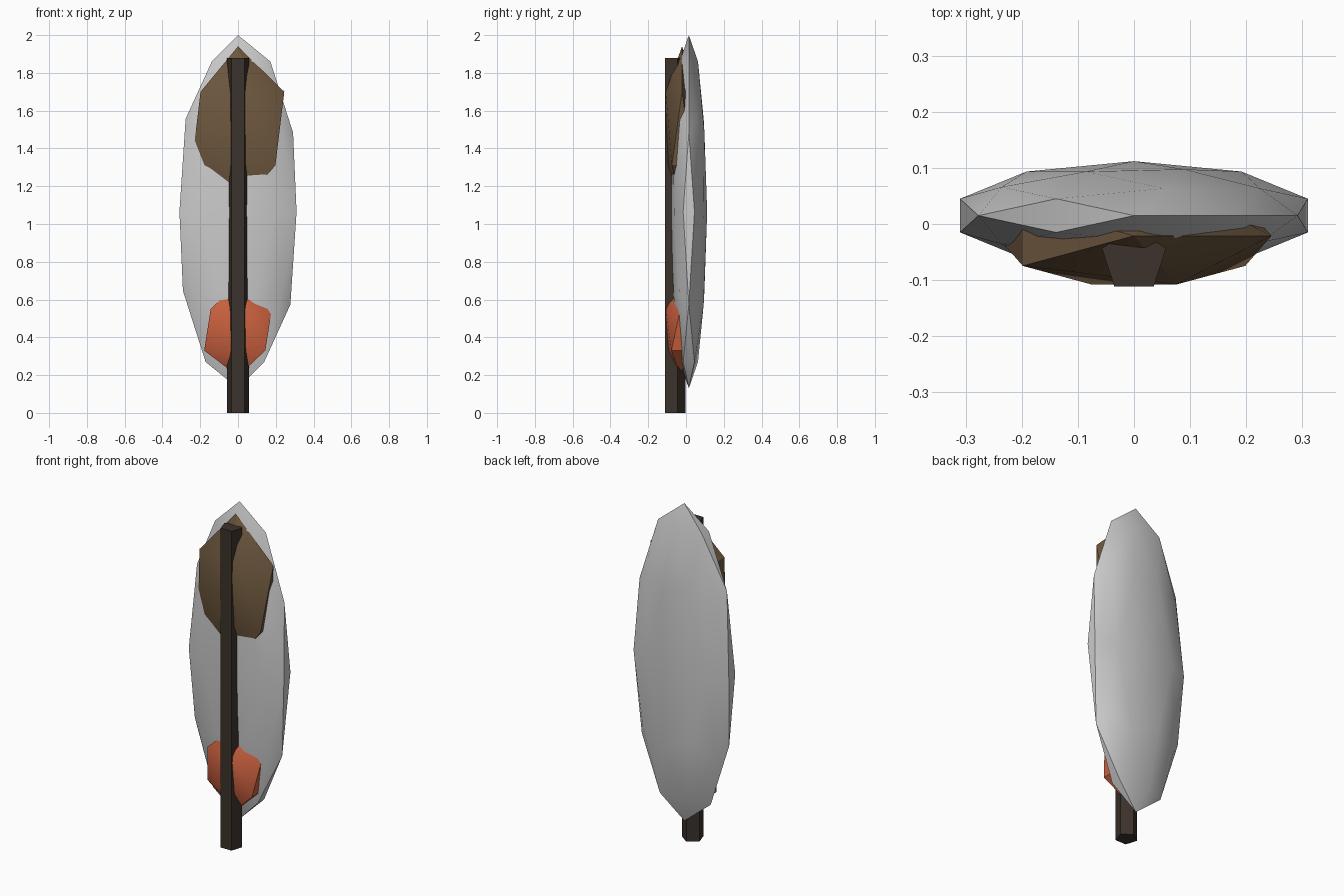
import bpy, math

if "Cube" in bpy.data.objects:
    bpy.data.objects.remove(bpy.data.objects["Cube"])


def paint(obj, name, rgb):
    mat = bpy.data.materials.new(name)
    mat.diffuse_color = (*rgb, 1)
    mat.use_nodes = True
    mat.node_tree.nodes["Principled BSDF"].inputs["Base Color"].default_value = mat.diffuse_color
    obj.data.materials.append(mat)


def pebble(name, detail, centre, radii, angle):
    """Stretched low-poly icosphere."""
    bpy.ops.mesh.primitive_ico_sphere_add(subdivisions=detail, radius=1, location=centre)
    obj = bpy.context.object
    obj.name = name
    obj.scale = radii
    bpy.ops.object.transform_apply(location=False, rotation=False, scale=True)
    bpy.ops.object.shade_smooth_by_angle(angle=math.radians(angle))
    return obj


# Grey lens-shaped blade
pebble("blade", 2, (0, 0.015, 1.065), (0.326, 0.097, 0.935), 30)

# Coloured patches, half sunk into the blade front
upper = pebble("upper_patch", 1, (0, -0.021, 1.506), (0.274, 0.102, 0.434), 30)
paint(upper, "brown", (0.16, 0.10, 0.05))
lower = pebble("lower_patch", 1, (0, -0.03, 0.44), (0.2, 0.09, 0.246), 30)
paint(lower, "orange", (0.60, 0.12, 0.05))

# Five-sided shaft running down the front
bpy.ops.mesh.primitive_cylinder_add(vertices=5, radius=0.06, depth=1.88,
                                    location=(0, -0.0625, 0.94))
shaft = bpy.context.object
shaft.name = "shaft"
bpy.ops.object.shade_smooth_by_angle(angle=math.radians(30))
paint(shaft, "dark_wood", (0.045, 0.032, 0.024))
